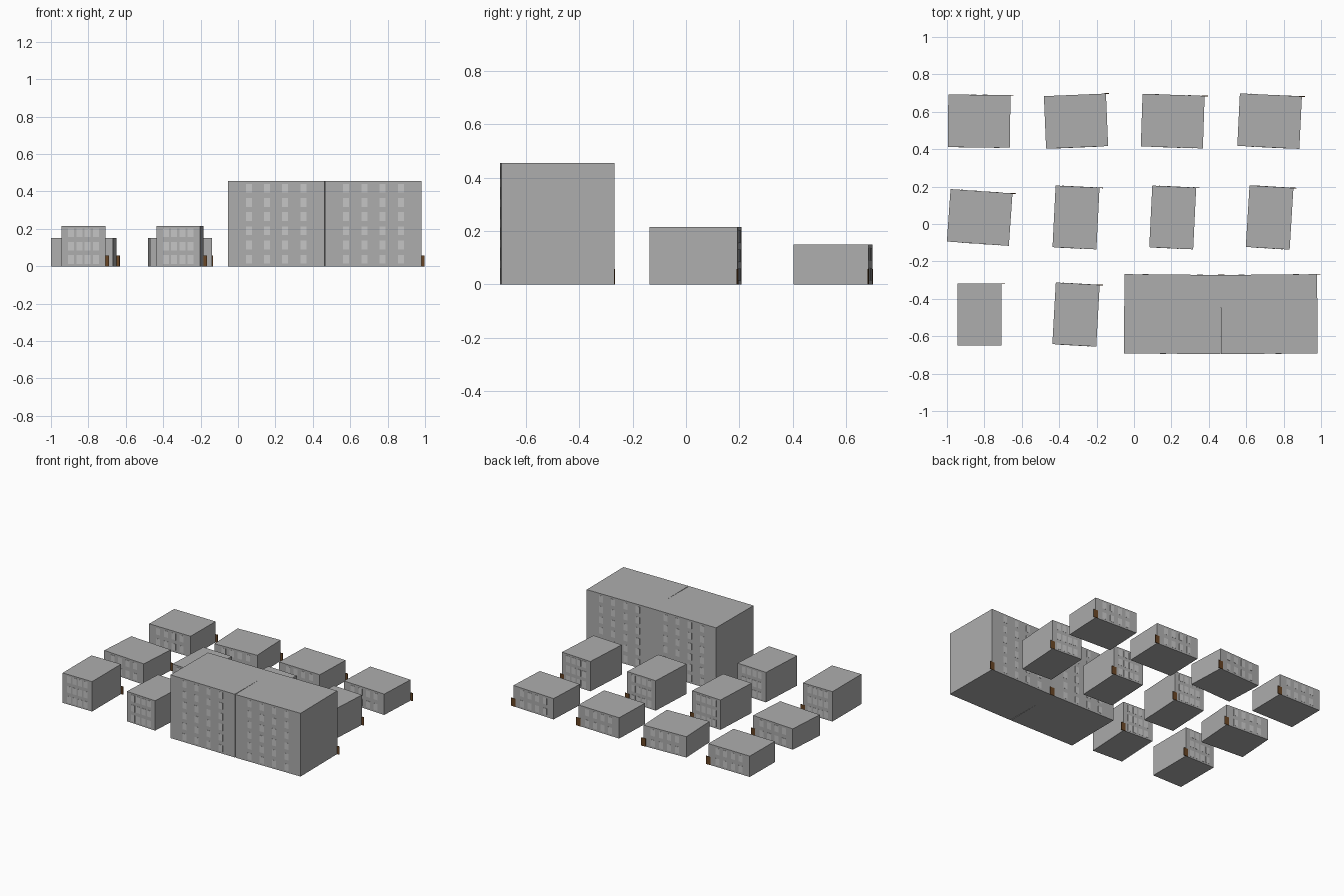
import bpy, bmesh, math
from mathutils import Matrix

if "Cube" in bpy.data.objects:
    bpy.data.objects.remove(bpy.data.objects["Cube"])


def material(name, rgb):
    m = bpy.data.materials.new(name)
    m.diffuse_color = (*rgb, 1)
    m.use_nodes = True
    m.node_tree.nodes["Principled BSDF"].inputs["Base Color"].default_value = m.diffuse_color
    return m


WALL = material("wall_grey", (0.42, 0.42, 0.42))
GLASS = material("window_light_grey", (0.56, 0.56, 0.56))
WOOD = material("door_brown", (0.14, 0.06, 0.018))


def boxes(name, items, mat, place):
    """One object made of boxes given as (centre, size)."""
    bm = bmesh.new()
    for centre, size in items:
        bmesh.ops.create_cube(
            bm, size=1,
            matrix=Matrix.Translation(centre) @ Matrix.Diagonal((*size, 1)))
    mesh = bpy.data.meshes.new(name)
    bm.to_mesh(mesh)
    bm.free()
    mesh.materials.append(mat)
    ob = bpy.data.objects.new(name, mesh)
    ob.matrix_world = place
    bpy.context.collection.objects.link(ob)


def building(name, x, y, angle, width, depth, height, floors):
    place = Matrix.Translation((x, y, 0)) @ Matrix.Rotation(math.radians(angle), 4, "Z")
    # plain block
    boxes(name + "_walls", [((0, 0, height / 2), (width, depth, height))], WALL, place)
    # four window columns on the front and back
    storey = height / floors
    panes = []
    for side in (-1, 1):
        for floor in range(floors):
            for col in range(4):
                panes.append((((col - 1.5) * width * 0.1885, side * depth / 2,
                               (floor + 0.5) * storey), (0.032, 0.002, 0.047)))
    boxes(name + "_windows", panes, GLASS, place)
    # door plate centred on the back right corner
    boxes(name + "_door", [((width / 2, depth / 2, 0.029), (0.035, 0.004, 0.058))], WOOD, place)


COLUMNS = (-0.828, -0.31, 0.207, 0.725)

# low wide houses: back row, and the left one of the middle row
for i, (x, angle) in enumerate(zip(COLUMNS, (-0.6, 2.4, -1.9, -2.8))):
    building(f"low_house_{i + 1}", x, 0.55, angle, 0.332, 0.281, 0.15, 2)
building("low_house_5", -0.825, 0.035, -4, 0.332, 0.281, 0.15, 2)

# three-storey narrow houses: middle and front rows
TALL = [(-0.31, 0.035, -2.9), (0.207, 0.035, -2.8), (0.725, 0.035, -3.5),
        (-0.826, -0.484, 0), (-0.31, -0.484, -3.2)]
for i, (x, y, angle) in enumerate(TALL):
    building(f"tall_house_{i + 1}", x, y, angle, 0.235, 0.33, 0.215, 3)

# apartment block: two halves turned slightly apart at the front
building("apartment_left", 0.2055, -0.482, -0.5, 0.516, 0.423, 0.455, 6)
building("apartment_right", 0.7225, -0.482, 0.5, 0.516, 0.423, 0.455, 6)
